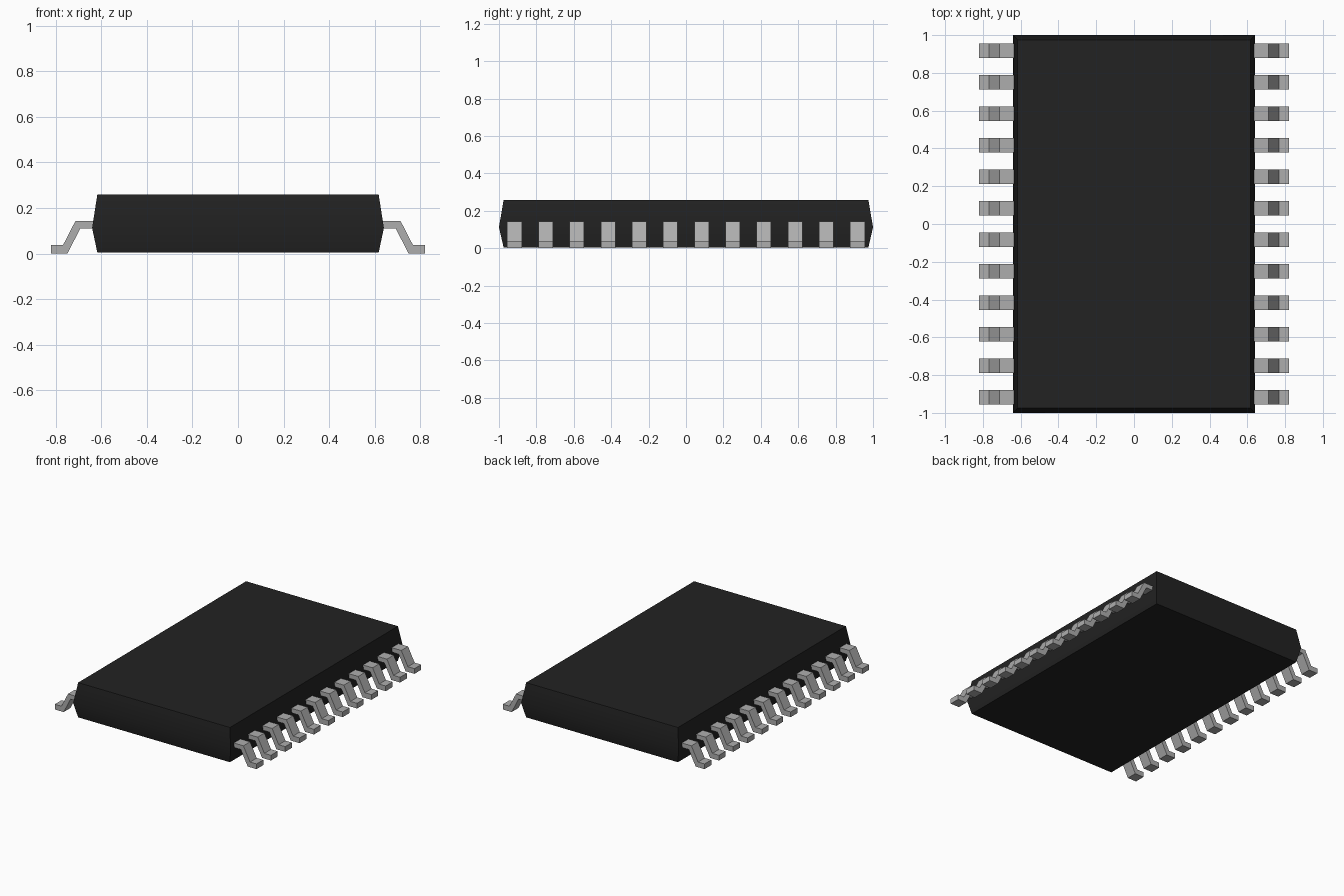
import bpy
import bmesh

cube = bpy.data.objects.get("Cube")
if cube:
    bpy.data.objects.remove(cube, do_unlink=True)


def make_material(name, value):
    mat = bpy.data.materials.new(name)
    mat.use_nodes = True
    color = (value, value, value, 1)
    mat.diffuse_color = color
    mat.node_tree.nodes["Principled BSDF"].inputs["Base Color"].default_value = color
    return mat


def loft(name, rings, mat):
    """Skin closed rings of points and cap both ends."""
    bm = bmesh.new()
    loops = [[bm.verts.new(p) for p in ring] for ring in rings]
    for a, b in zip(loops, loops[1:]):
        for i in range(len(a)):
            j = (i + 1) % len(a)
            bm.faces.new((a[i], a[j], b[j], b[i]))
    bm.faces.new(loops[0][::-1])
    bm.faces.new(loops[-1])
    bmesh.ops.recalc_face_normals(bm, faces=bm.faces)
    mesh = bpy.data.meshes.new(name)
    bm.to_mesh(mesh)
    bm.free()
    mesh.materials.append(mat)
    obj = bpy.data.objects.new(name, mesh)
    bpy.context.collection.objects.link(obj)
    return obj


black = make_material("black_plastic", 0.016)
metal = make_material("grey_metal", 0.42)

# Moulded body: widest at the lead line, tapering to top and bottom
sections = [(0.617, 0.975, 0.004), (0.64, 1.0, 0.112), (0.617, 0.975, 0.259)]
body = loft("body", [[(-x, -y, z), (x, -y, z), (x, y, z), (-x, y, z)]
                     for x, y, z in sections], black)
bpy.context.view_layer.objects.active = body
body.select_set(True)
bpy.ops.object.shade_smooth_by_angle()
body.select_set(False)

# Gull-wing leads: bent strip profile, one row on each side
profile = [(0.61, 0.11), (0.692, 0.11), (0.748, 0), (0.82, 0),
           (0.82, 0.038), (0.767, 0.038), (0.713, 0.143), (0.61, 0.143)]
COUNT, PITCH, HALF_WIDTH = 12, 0.1667, 0.039
for side, label in ((1, "left"), (-1, "right")):
    for i in range(COUNT):
        y = (i - (COUNT - 1) / 2) * PITCH
        rings = [[(side * x, y + dy, z) for x, z in profile]
                 for dy in (-HALF_WIDTH, HALF_WIDTH)]
        loft(f"{label}_lead_{i + 1}", rings, metal)
